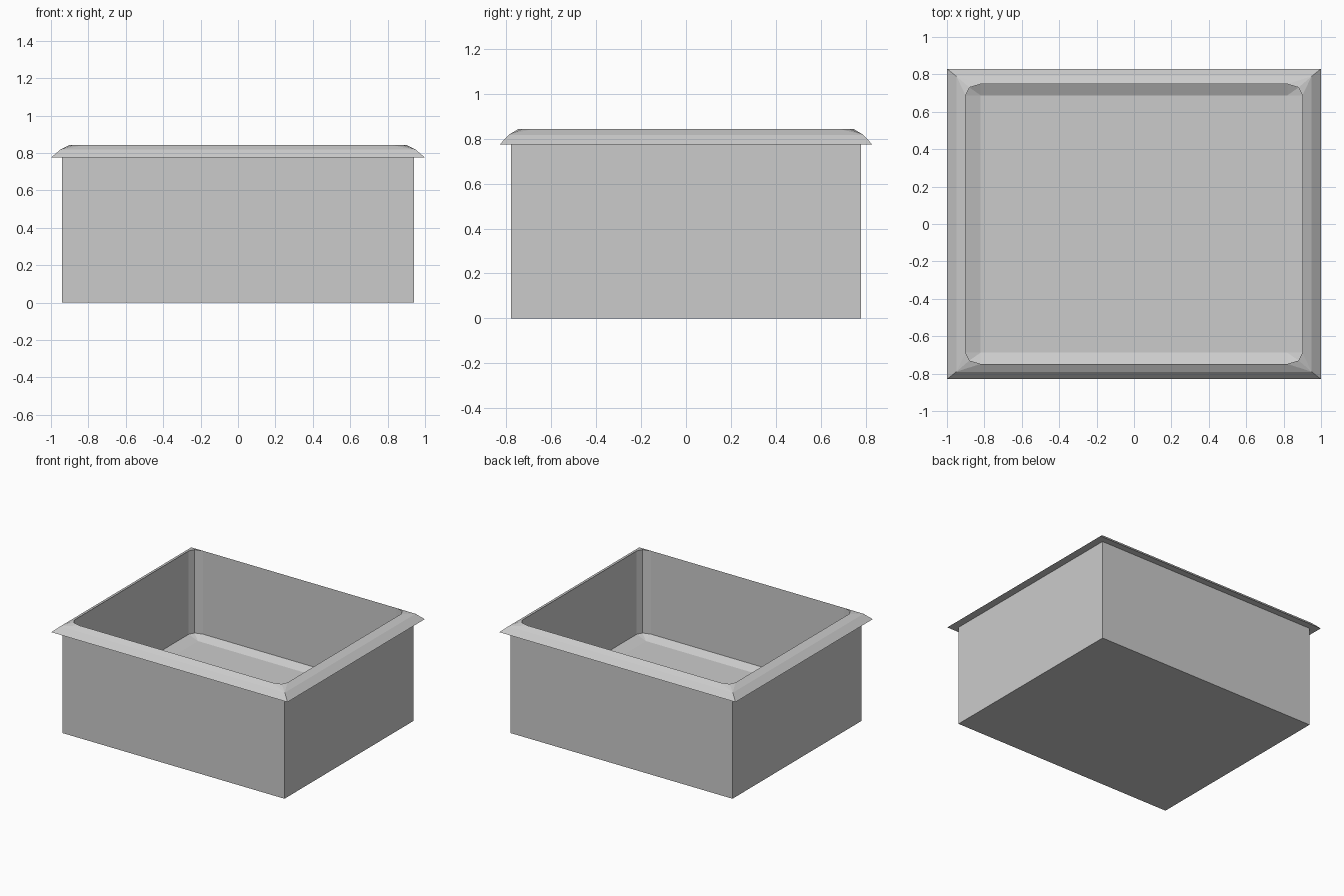
import bpy, bmesh

# Remove the default object
cube = bpy.data.objects.get("Cube")
if cube:
    bpy.data.objects.remove(cube, do_unlink=True)

# Single plain grey
grey = bpy.data.materials.new("plain grey")
grey.use_nodes = True
colour = (0.6, 0.6, 0.6, 1)
grey.diffuse_color = colour
grey.node_tree.nodes["Principled BSDF"].inputs["Base Color"].default_value = colour

bm = bmesh.new()
QUADRANTS = [(1, 1), (-1, 1), (-1, -1), (1, -1)]


def loop(x, y, z):
    """Four square corners at one height."""
    return [[bm.verts.new((sx * x, sy * y, z))] for sx, sy in QUADRANTS]


def rounded_loop(x, y, z):
    """Four corners, each cut by two facets."""
    corner = [(x, y - 0.06), (x - 0.02, y - 0.018), (x - 0.08, y)]
    rows = []
    for sx, sy in QUADRANTS:
        pts = corner if sx * sy > 0 else corner[::-1]
        rows.append([bm.verts.new((sx * px, sy * py, z)) for px, py in pts])
    return rows


def bridge(a, b):
    """Join two loops, fanning where a square corner meets a cut one."""
    for i in range(4):
        j = (i + 1) % 4
        bm.faces.new((a[i][-1], a[j][0], b[j][0], b[i][-1]))
        for k in range(max(len(a[i]), len(b[i])) - 1):
            a0, a1 = (a[i][min(n, len(a[i]) - 1)] for n in (k, k + 1))
            b0, b1 = (b[i][min(n, len(b[i]) - 1)] for n in (k, k + 1))
            bm.faces.new(list(dict.fromkeys((a0, a1, b1, b0))))


# Outside wall, flange, two-step rim, inside wall and sloped floor border
loops = [
    loop(0.94, 0.78, 0),
    loop(0.94, 0.78, 0.775),
    loop(1.0, 0.83, 0.775),
    loop(0.95, 0.79, 0.818),
    rounded_loop(0.90, 0.748, 0.843),
    rounded_loop(0.90, 0.748, 0.205),
    loop(0.82, 0.688, 0.175),
]
for lower, upper in zip(loops, loops[1:]):
    bridge(lower, upper)

# Underside and inside floor
for end in (loops[0], loops[-1]):
    bm.faces.new([corner[0] for corner in end])
bmesh.ops.recalc_face_normals(bm, faces=bm.faces)

mesh = bpy.data.meshes.new("basin")
bm.to_mesh(mesh)
bm.free()
mesh.materials.append(grey)
basin = bpy.data.objects.new("basin", mesh)
bpy.context.collection.objects.link(basin)
